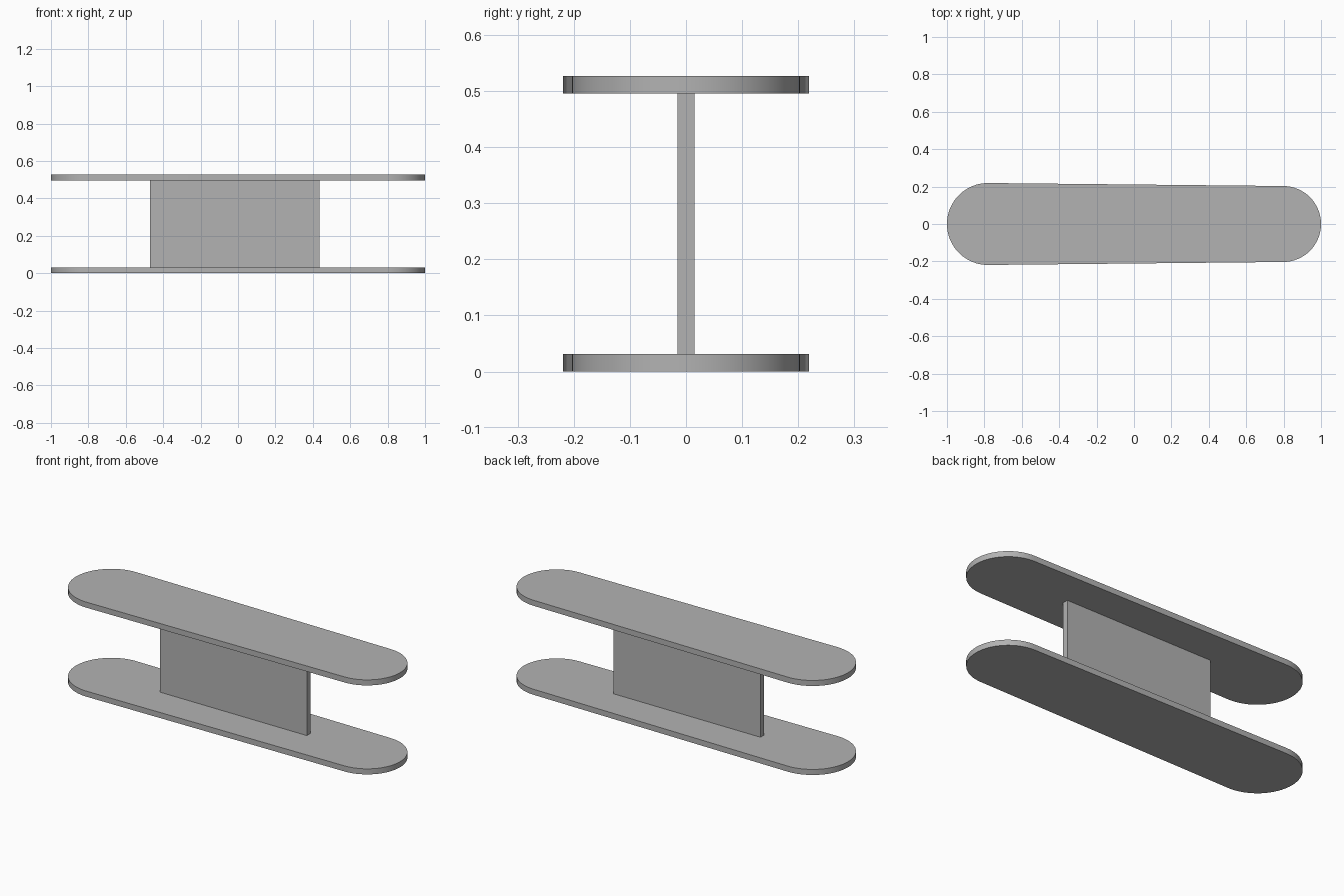
import bpy
import bmesh
import math

cube = bpy.data.objects.get("Cube")
if cube:
    bpy.data.objects.remove(cube, do_unlink=True)

GREY = 0.45
grey = bpy.data.materials.new("plain grey")
grey.use_nodes = True
grey.diffuse_color = (GREY, GREY, GREY, 1)
grey.node_tree.nodes["Principled BSDF"].inputs["Base Color"].default_value = (GREY, GREY, GREY, 1)

THICK = 0.031      # plate and web thickness
HEIGHT = 0.527     # overall height
R_WIDE, R_NARROW = 0.219, 0.203
STEPS = 32


def extrude_outline(name, points, z0, z1):
    """Make a solid prism from a flat outline."""
    bm = bmesh.new()
    face = bm.faces.new([bm.verts.new((x, y, z0)) for x, y in points])
    top = bmesh.ops.extrude_face_region(bm, geom=[face])["geom"]
    bmesh.ops.translate(bm, vec=(0, 0, z1 - z0),
                        verts=[v for v in top if isinstance(v, bmesh.types.BMVert)])
    bmesh.ops.recalc_face_normals(bm, faces=bm.faces)
    mesh = bpy.data.meshes.new(name)
    bm.to_mesh(mesh)
    bm.free()
    mesh.materials.append(grey)
    obj = bpy.data.objects.new(name, mesh)
    bpy.context.collection.objects.link(obj)
    return obj


def half_circle(cx, radius, start):
    angles = [start + math.pi * i / STEPS for i in range(STEPS + 1)]
    return [(cx + radius * math.cos(a), radius * math.sin(a)) for a in angles]


# Slightly tapered plates with round ends
outline = (half_circle(1 - R_NARROW, R_NARROW, -math.pi / 2)
           + half_circle(R_WIDE - 1, R_WIDE, math.pi / 2))
plates = [extrude_outline("bottom_plate", outline, 0, THICK),
          extrude_outline("top_plate", outline, HEIGHT - THICK, HEIGHT)]

# Upright web joining the plates
half = THICK / 2
web = [(-0.47, -half), (0.435, -half), (0.435, half), (-0.47, half)]
extrude_outline("upright_web", web, THICK, HEIGHT - THICK)

# Smooth rims with sharp borders
bpy.ops.object.select_all(action="DESELECT")
for plate in plates:
    plate.select_set(True)
bpy.context.view_layer.objects.active = plates[0]
bpy.ops.object.shade_smooth_by_angle(angle=math.radians(30))
